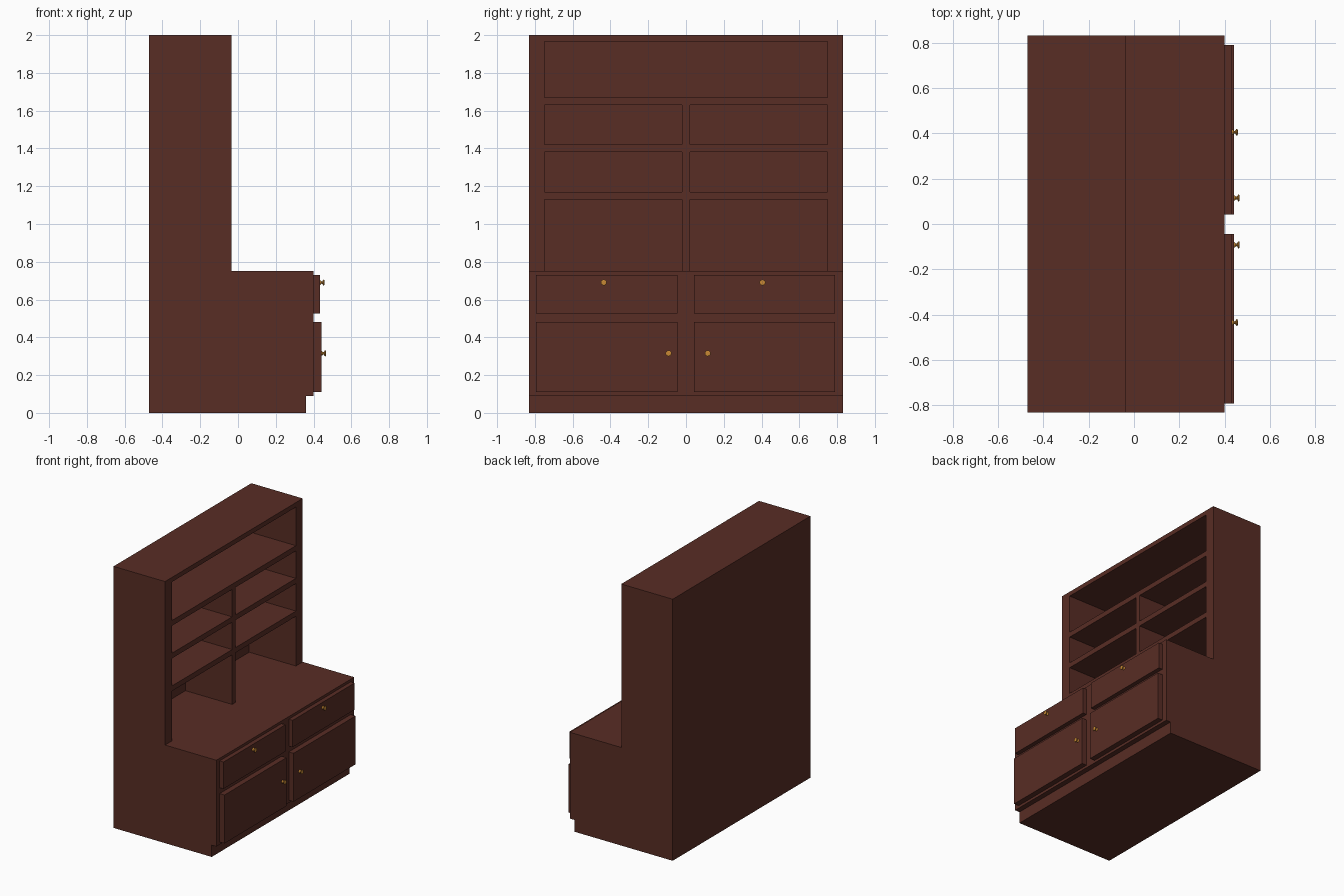
import bpy, bmesh, math
from mathutils import Matrix, Vector

if "Cube" in bpy.data.objects:
    bpy.data.objects.remove(bpy.data.objects["Cube"])


def material(name, rgb):
    m = bpy.data.materials.new(name)
    m.diffuse_color = (*rgb, 1)
    m.use_nodes = True
    m.node_tree.nodes["Principled BSDF"].inputs["Base Color"].default_value = m.diffuse_color
    return m


wood = material("dark brown wood", (0.098, 0.026, 0.018))
brass = material("brass", (0.58, 0.25, 0.035))


def make(name, bm, mat):
    bmesh.ops.recalc_face_normals(bm, faces=bm.faces)
    me = bpy.data.meshes.new(name)
    bm.to_mesh(me)
    bm.free()
    me.materials.append(mat)
    ob = bpy.data.objects.new(name, me)
    bpy.context.collection.objects.link(ob)
    return ob


def add_box(bm, lo, hi):
    lo, hi = Vector(lo), Vector(hi)
    size = hi - lo
    mat = Matrix.Translation((lo + hi) / 2) @ Matrix.Diagonal((*size, 1))
    bmesh.ops.create_cube(bm, size=1, matrix=mat)


# Carcass: stepped side profile (x, z) extruded across the width
profile = [(-0.47, 0), (0.36, 0), (0.36, 0.09), (0.40, 0.09),
           (0.40, 0.75), (-0.035, 0.75), (-0.035, 2), (-0.47, 2)]
bm = bmesh.new()
face = bm.faces.new([bm.verts.new((x, -0.832, z)) for x, z in profile])
ext = bmesh.ops.extrude_face_region(bm, geom=[face])
verts = [g for g in ext["geom"] if isinstance(g, bmesh.types.BMVert)]
bmesh.ops.translate(bm, verts=verts, vec=(0, 1.664, 0))
carcass = make("cabinet_carcass", bm, wood)

# Shelf openings, cut from the hutch
bm = bmesh.new()
add_box(bm, (-0.43, -0.75, 1.67), (0.1, 0.75, 1.965))
for z0, z1 in [(0.75, 1.13), (1.17, 1.38), (1.42, 1.63)]:
    for y0, y1 in [(-0.75, -0.02), (0.02, 0.75)]:
        add_box(bm, (-0.43, y0, z0), (0.1, y1, z1))
cutter = make("shelf_cutter", bm, wood)
cutter.hide_render = True
mod = carcass.modifiers.new("shelf openings", "BOOLEAN")
mod.operation, mod.solver, mod.object = "DIFFERENCE", "EXACT", cutter
bpy.context.view_layer.objects.active = carcass
carcass.select_set(True)
bpy.ops.object.modifier_apply(modifier=mod.name)
bpy.data.objects.remove(cutter)


def panel(name, x1, y0, y1, z0, z1):
    bm = bmesh.new()
    add_box(bm, (0.40, y0, z0), (x1, y1, z1))
    make(name, bm, wood)


def knob(name, x, y, z):
    # Flared knob turned around the x axis: (distance out, radius)
    bm = bmesh.new()
    pts = [(0, 0), (0, 0.013), (0.004, 0.011), (0.009, 0.006), (0.014, 0.007),
           (0.019, 0.016), (0.023, 0.016), (0.025, 0.010), (0.025, 0)]
    vs = [bm.verts.new((x + d, y, z + r)) for d, r in pts]
    es = [bm.edges.new(p) for p in zip(vs, vs[1:])]
    bmesh.ops.spin(bm, geom=vs + es, cent=(x, y, z), axis=(1, 0, 0),
                   angle=math.tau, steps=10, use_merge=True)
    bmesh.ops.remove_doubles(bm, verts=bm.verts, dist=0.0005)
    make(name, bm, brass)


# Drawers, doors and their knobs
for side, y0, y1, yd, yk in [("left", -0.793, -0.045, -0.435, -0.092),
                             ("right", 0.042, 0.79, 0.405, 0.115)]:
    panel(side + "_drawer", 0.433, y0, y1, 0.525, 0.73)
    panel(side + "_door", 0.441, y0, y1, 0.11, 0.48)
    knob(side + "_drawer_knob", 0.433, yd, 0.69)
    knob(side + "_door_knob", 0.441, yk, 0.315)
